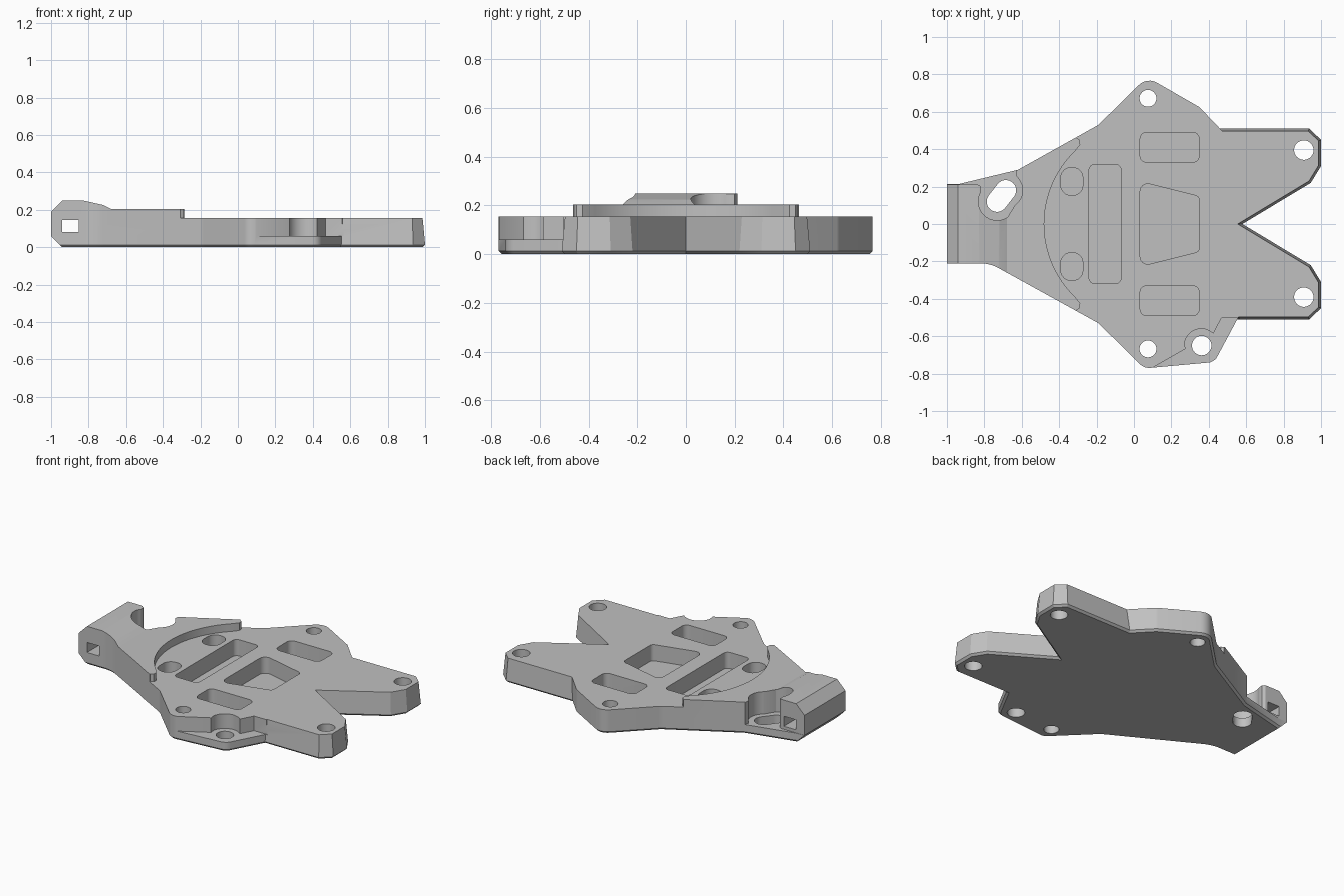
import bpy, bmesh, math
from mathutils import Vector

cube = bpy.data.objects.get("Cube")
if cube:
    bpy.data.objects.remove(cube, do_unlink=True)

grey = bpy.data.materials.new("plain grey")
grey.use_nodes = True
GREY = (0.53, 0.53, 0.53, 1)
grey.diffuse_color = GREY
grey.node_tree.nodes["Principled BSDF"].inputs["Base Color"].default_value = GREY

TOP, HIGH, LEDGE, FLOOR, CHAMFER, DRAFT = 0.155, 0.26, 0.06, 0.05, 0.013, 0.013


def rounded(corners, steps=6):
    """Closed outline from (x, y, fillet radius) corners."""
    out, n = [], len(corners)
    for i, c in enumerate(corners):
        p = Vector(c[:2])
        r = c[2] if len(c) > 2 else 0
        if not r:
            out.append(p)
            continue
        a = (Vector(corners[i - 1][:2]) - p).normalized()
        b = (Vector(corners[(i + 1) % n][:2]) - p).normalized()
        half = a.angle(b) / 2
        centre = p + (a + b).normalized() * (r / math.sin(half))
        start = p + a * (r / math.tan(half)) - centre
        end = p + b * (r / math.tan(half)) - centre
        sweep = start.angle_signed(end)
        for k in range(steps + 1):
            t = -sweep * k / steps
            out.append(centre + Vector((start.x * math.cos(t) - start.y * math.sin(t),
                                        start.x * math.sin(t) + start.y * math.cos(t))))
    return out


def inset(points, amount):
    """Move each edge of a counter-clockwise outline inward by its own amount."""
    out = []
    for i, p in enumerate(points):
        before, after = points[i - 1], points[(i + 1) % len(points)]
        a, b = (p - before).normalized(), (after - p).normalized()
        na, nb = Vector((-a.y, a.x)), Vector((-b.y, b.x))
        da, db = amount((before + p) / 2), amount((p + after) / 2)
        d = na.dot(nb)
        if 1 - d * d < 1e-5:
            out.append(p + na * da)
        else:
            out.append(p + (na * (da - db * d) + nb * (db - da * d)) / (1 - d * d))
    return out


def loft(name, rings):
    bm = bmesh.new()
    loops = [[bm.verts.new(v) for v in ring] for ring in rings]
    n = len(loops[0])
    bm.faces.new(loops[0])
    bm.faces.new(loops[-1])
    for lo, hi in zip(loops, loops[1:]):
        for i in range(n):
            j = (i + 1) % n
            bm.faces.new((lo[i], lo[j], hi[j], hi[i]))
    bmesh.ops.recalc_face_normals(bm, faces=bm.faces)
    mesh = bpy.data.meshes.new(name)
    bm.to_mesh(mesh)
    bm.free()
    mesh.materials.append(grey)
    ob = bpy.data.objects.new(name, mesh)
    bpy.context.collection.objects.link(ob)
    return ob


def flat(points, z):
    return [(p[0], p[1], z) for p in points]


def circle(x, y, r, start=0, end=360, steps=32):
    return [(x + r * math.cos(math.radians(start + (end - start) * k / steps)),
             y + r * math.sin(math.radians(start + (end - start) * k / steps)))
            for k in range(steps if end - start == 360 else steps + 1)]


def mirror(half):
    """Complete an outline that is symmetric across the x axis."""
    return half + [(p[0], -p[1], *p[2:]) for p in reversed(half)]


# Plate outline, counter-clockwise from the tail
prong = [(0.46, 0.51), (0.937, 0.51), (1.0, 0.45), (1.0, 0.31), (0.945, 0.22)]
outline = rounded(
    [(-1, -0.21), (-0.77, -0.21, 0.2), (-0.19, -0.53, 0.12), (0.055, -0.772, 0.07),
     (0.43, -0.738, 0.06), (0.552, -0.51)]
    + [(x, -y) for x, y in prong[1:]] + [(0.58, 0)] + prong[::-1]
    + [(0.35, 0.625, 0.06), (0.07, 0.786, 0.08), (-0.19, 0.53, 0.12),
       (-0.62, 0.29), (-0.94, 0.213), (-1, 0.213)])


def draft(p):
    """Only the prong walls lean inward."""
    return DRAFT * (HIGH - CHAMFER) / (TOP - CHAMFER) if p.x > 0.56 else 0


plate = loft("mounting_plate", [
    flat(inset(outline, lambda p: CHAMFER), 0),
    flat(outline, CHAMFER),
    flat(inset(outline, draft), HIGH)])


def cut(cutter):
    cutter.hide_render = True
    mod = plate.modifiers.new("cut", 'BOOLEAN')
    mod.operation, mod.solver, mod.object = 'DIFFERENCE', 'EXACT', cutter
    bpy.context.view_layer.objects.active = plate
    bpy.ops.object.modifier_apply(modifier=mod.name)
    bpy.data.objects.remove(cutter, do_unlink=True)


def cut_down(points, z, top=0.4):
    cut(loft("cutter", [flat(points, z), flat(points, top)]))


def cut_side(profile):
    cut(loft("cutter", [[(x, y, z) for x, z in profile] for y in (-1, 1)]))


# Low ledge around the odd bolt hole
cut_down([(0.05, -0.796), (0.275, -0.668)] + circle(0.36, -0.65, 0.09, 170, 45, 16)
         + [(0.468, -0.503), (0.565, -0.503), (0.565, -0.9), (0.05, -0.9)], LEDGE)

# Lowered deck with its curved step
step = [(-0.287, 0.425), (-0.29, 0.45), (-0.308, 0.46), (-0.308, 1.0), (1.2, 1.0)]
cut_down(step[::-1] + circle(0.063, 0, 0.543, 134, 226)
         + [(x, -y) for x, y in step], TOP)

# Tail profile, underside chamfer and cross slot
cut_side([(-1.05, 0.14), (-0.94, 0.25), (-0.83, 0.25), (-0.72, 0.225), (-0.68, 0.205),
          (0, 0.205), (0, 0.3), (-1.05, 0.3)])
cut_side([(-1.05, 0.11), (-0.93, -0.01), (-1.05, -0.01)])
cut_side([(-0.94, 0.08), (-0.852, 0.08), (-0.852, 0.145), (-0.94, 0.145)])

# Open recess and slotted hole in the tail
cut_down([(-1.1, 0.211), (-0.835, 0.211), (-0.817, 0.2)]
         + circle(-0.732, 0.12, 0.1, 150, 305) + circle(-0.69, 0.18, 0.095, -55, 35, 16)
         + [(-0.632, 0.262), (-0.61, 0.4), (-1.1, 0.4)], LEDGE)
cut_down(circle(-0.732, 0.12, 0.055, 143, 323, 16)
         + circle(-0.685, 0.18, 0.055, -37, 143, 16), -0.1)

# Bolt holes
for x, y, r in [(0.075, 0.672, 0.045), (0.075, -0.668, 0.045),
                (0.908, 0.395, 0.052), (0.908, -0.391, 0.052), (0.362, -0.65, 0.052)]:
    cut_down(circle(x, y, r), -0.1)

# Weight-saving pockets
cut_down(rounded(mirror([(-0.24, 0.318, 0.03), (-0.068, 0.318, 0.03)])[::-1]), FLOOR)
cut_down(rounded(mirror([(0.033, 0.226, 0.04), (0.349, 0.147, 0.025)])[::-1]), FLOOR)
for s in (-1, 1):
    for x0, x1, y0, y1, r in [(0.033, 0.349, 0.33, 0.49, 0.035),
                              (-0.391, -0.273, 0.153, 0.302, 0.055)]:
        box = [(x0, y0 * s, r), (x1, y0 * s, r), (x1, y1 * s, r), (x0, y1 * s, r)]
        cut_down(rounded(box[::s]), FLOOR)

# Sharp edges, smooth fillets and bores
bpy.ops.object.select_all(action='DESELECT')
plate.select_set(True)
bpy.context.view_layer.objects.active = plate
bpy.ops.object.shade_smooth_by_angle(angle=math.radians(25))
